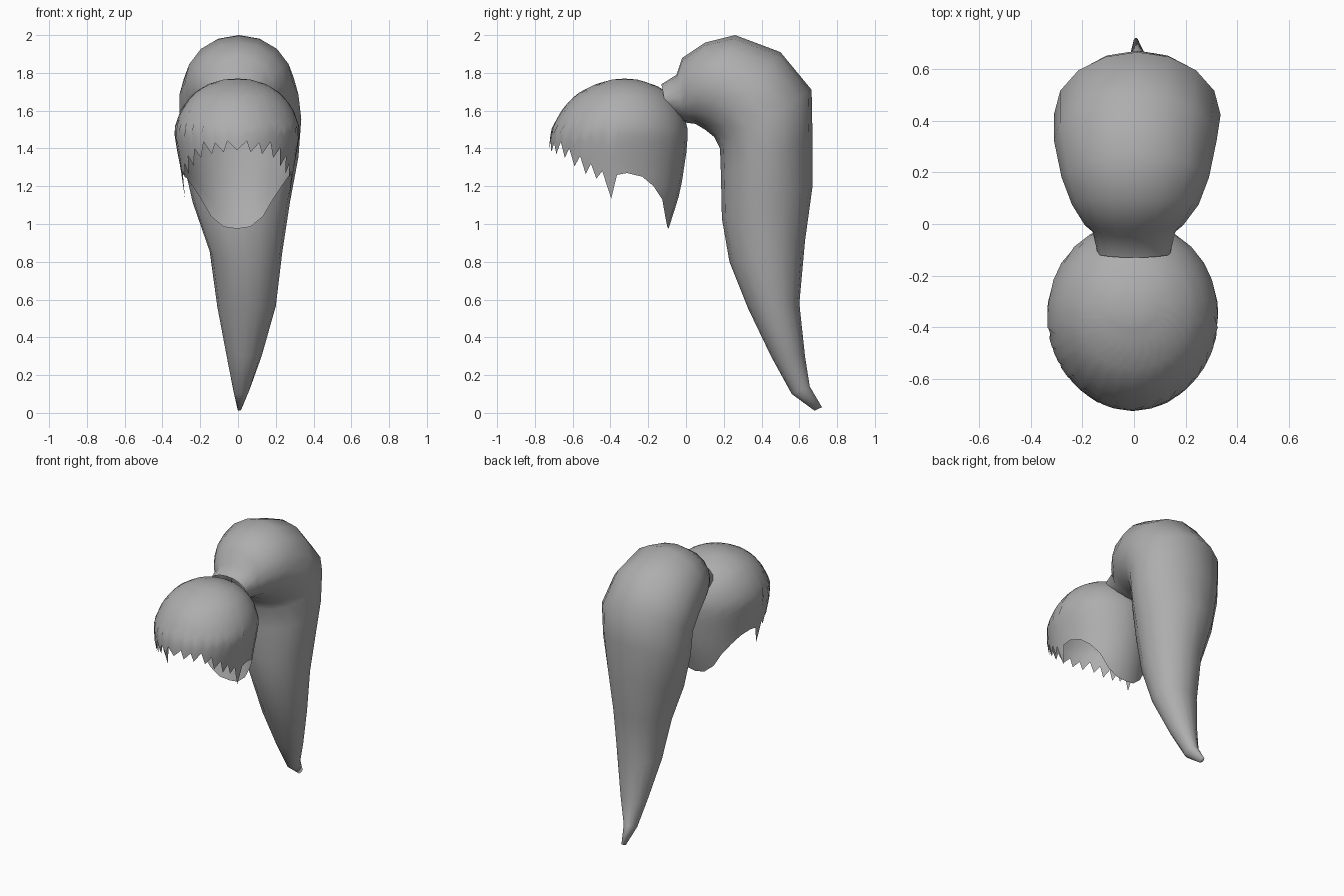
import bpy, bmesh, math

if "Cube" in bpy.data.objects:
    bpy.data.objects.remove(bpy.data.objects["Cube"])

hair = bpy.data.materials.new("grey hair")
hair.diffuse_color = (0.42, 0.42, 0.42, 1)
hair.use_nodes = True
hair.node_tree.nodes["Principled BSDF"].inputs["Base Color"].default_value = hair.diffuse_color


def lerp_table(table, v):
    """Linear interpolation of rows keyed by their first value (ascending)."""
    if v <= table[0][0]:
        return table[0][1:]
    for a, b in zip(table, table[1:]):
        if v <= b[0]:
            t = (v - a[0]) / (b[0] - a[0])
            return [p + (q - p) * t for p, q in zip(a[1:], b[1:])]
    return table[-1][1:]


def finish(name, bm):
    bmesh.ops.recalc_face_normals(bm, faces=bm.faces)
    me = bpy.data.meshes.new(name)
    bm.to_mesh(me)
    bm.free()
    me.materials.append(hair)
    ob = bpy.data.objects.new(name, me)
    bpy.context.collection.objects.link(ob)
    for p in me.polygons:
        p.use_smooth = True
    return ob


def bridge(bm, a, b):
    n = len(a)
    for i in range(n):
        bm.faces.new((a[i], a[(i + 1) % n], b[(i + 1) % n], b[i]))


# Ponytail: inner (y, z), outer (y, z), left x, right x of each section
SECTIONS = [
    (-.10, 1.58, -.13, 1.74, -.14, .14),
    (-.01, 1.54, -.05, 1.79, -.16, .16),
    (.01, 1.535, -.02, 1.88, -.19, .19),
    (.05, 1.53, .10, 1.96, -.24, .25),
    (.10, 1.50, .26, 2.00, -.28, .29),
    (.15, 1.46, .50, 1.91, -.31, .32),
    (.18, 1.40, .665, 1.71, -.31, .335),
    (.185, 1.26, .67, 1.45, -.295, .32),
    (.19, 1.03, .67, 1.20, -.24, .275),
    (.23, .80, .63, .91, -.15, .235),
    (.33, .55, .60, .58, -.11, .20),
    (.45, .30, .63, .30, -.06, .125),
    (.56, .10, .655, .14, -.025, .06),
    (.68, .012, .72, .03, -.003, .018),
]
bm = bmesh.new()
rings = []
for iy, iz, oy, oz, xl, xr in SECTIONS:
    ring = []
    for i in range(16):
        a = math.tau * i / 16
        s, k = math.sin(a), (1 - math.cos(a)) / 2
        x = (xl + xr) / 2 + s * (xr - xl) / 2
        ring.append(bm.verts.new((x, iy + (oy - iy) * k, iz + (oz - iz) * k)))
    rings.append(ring)
for a, b in zip(rings, rings[1:]):
    bridge(bm, a, b)
bm.faces.new(rings[-1])
finish("ponytail", bm)

# Hair cap: height, front y, back y, half width
CAP = [
    (.95, -.60, -.10, .27), (1.02, -.62, -.08, .275), (1.1, -.65, -.05, .275),
    (1.2, -.69, -.025, .285), (1.3, -.71, -.01, .30), (1.4, -.725, .005, .32),
    (1.5, -.715, .01, .335), (1.6, -.66, -.02, .30), (1.66, -.61, -.06, .26),
    (1.70, -.56, -.10, .22), (1.74, -.48, -.17, .155), (1.765, -.39, -.26, .07),
]
# Hem height by angle from the back (degrees): nape, temple lock, jagged fringe
HEM = [
    (0, .975), (15, .985), (30, 1.04), (43, 1.13), (56, 1.20), (68, 1.25),
    (82, 1.27), (91, 1.26), (98, 1.135), (104, 1.28), (110, 1.24), (114, 1.32),
    (120, 1.265), (124, 1.36), (131, 1.305), (135, 1.40), (142, 1.35),
    (147, 1.435), (155, 1.37), (159, 1.43), (167, 1.38), (171, 1.44), (180, 1.39),
]
angles = [h[0] for h in HEM] + [-h[0] for h in HEM[-2:0:-1]]
TOP, ROWS = 1.765, 14
bm = bmesh.new()
rings = []
for r in range(ROWS + 1):
    ring = []
    t = (r / ROWS) ** 1.6          # rows gather near the crown
    for deg in angles:
        hem = lerp_table(HEM, abs(deg))[0]
        smooth_hem = hem
        z = TOP + (smooth_hem - TOP) * t
        f, b, w = lerp_table(CAP, z)
        a = math.radians(deg)
        ring.append(bm.verts.new((-.005 + w * math.sin(a),
                                  (f + b) / 2 + (b - f) / 2 * math.cos(a), z)))
    rings.append(ring)
for a, b in zip(rings, rings[1:]):
    bridge(bm, a, b)
crown = bm.verts.new((0, -.325, 1.77))
for i in range(len(angles)):
    bm.faces.new((crown, rings[0][i], rings[0][(i + 1) % len(angles)]))
finish("hair_cap", bm)
